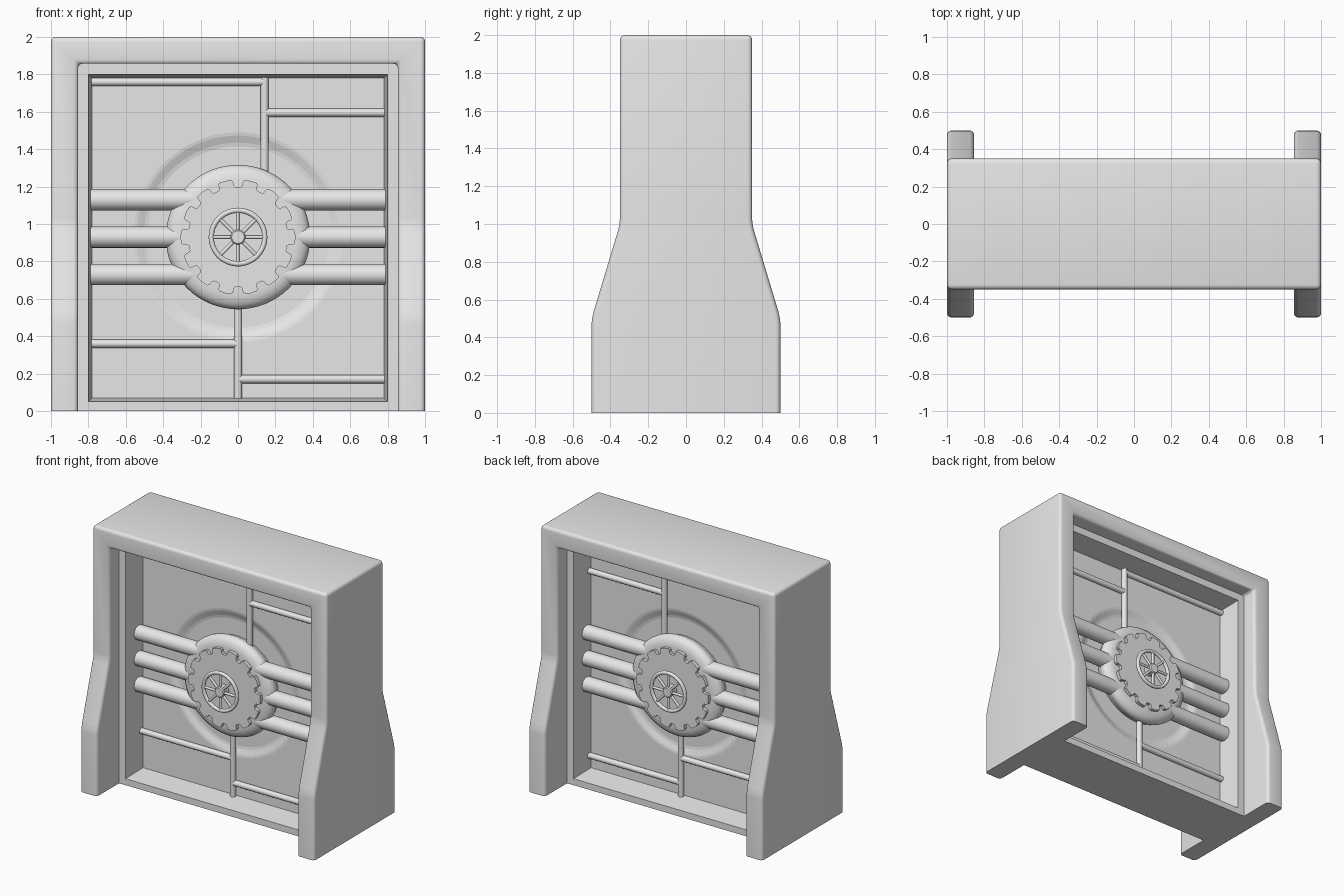
import bpy, bmesh, math
from mathutils import Matrix, Vector

if "Cube" in bpy.data.objects:
    bpy.data.objects.remove(bpy.data.objects["Cube"])

grey = bpy.data.materials.new("light_grey")
grey.diffuse_color = (0.8, 0.8, 0.8, 1)
grey.use_nodes = True
grey.node_tree.nodes["Principled BSDF"].inputs["Base Color"].default_value = grey.diffuse_color
CZ = 0.93  # height of the wheel centre


def finish(bm, name, angle=35, mirror=False):
    bmesh.ops.recalc_face_normals(bm, faces=bm.faces[:])
    me = bpy.data.meshes.new(name)
    bm.to_mesh(me)
    bm.free()
    me.materials.append(grey)
    ob = bpy.data.objects.new(name, me)
    bpy.context.collection.objects.link(ob)
    if mirror:
        m = ob.modifiers.new("both_sides", 'MIRROR')
        m.use_axis = (False, True, False)
    if angle:
        smooth(ob, angle)
    return ob


def activate(ob):
    bpy.ops.object.select_all(action='DESELECT')
    ob.select_set(True)
    bpy.context.view_layer.objects.active = ob


def smooth(ob, angle):
    activate(ob)
    bpy.ops.object.shade_smooth_by_angle(angle=math.radians(angle))


def cut(ob, cutter):
    activate(ob)
    m = ob.modifiers.new("cut", 'BOOLEAN')
    m.operation, m.solver, m.object = 'DIFFERENCE', 'EXACT', cutter
    bpy.ops.object.modifier_apply(modifier=m.name)
    bpy.data.objects.remove(cutter)


def loft(bm, loops):
    """Skin closed loops of equal length and cap both ends."""
    rows = [[bm.verts.new(p) for p in lp] for lp in loops]
    n = len(rows[0])
    for a, b in zip(rows, rows[1:]):
        for i in range(n):
            j = (i + 1) % n
            bm.faces.new((a[i], a[j], b[j], b[i]))
    bm.faces.new(rows[0])
    bm.faces.new(rows[-1])


def rect(w, z0, z1, y):
    return [(-w, y, z0), (w, y, z0), (w, y, z1), (-w, y, z1)]


def circle(r, y, n=64):
    return [(r * math.cos(2 * math.pi * i / n), y,
             CZ + r * math.sin(2 * math.pi * i / n)) for i in range(n)]


def rod(bm, a, b, r, seg=20):
    a, b = Vector(a), Vector(b)
    d = b - a
    mat = Matrix.Translation((a + b) / 2) @ d.to_track_quat('Z', 'Y').to_matrix().to_4x4()
    bmesh.ops.create_cone(bm, cap_ends=True, segments=seg, radius1=r, radius2=r,
                          depth=d.length, matrix=mat)


def solid(name, loops):
    bm = bmesh.new()
    loft(bm, loops)
    return finish(bm, name, 0)


# Outer arch: flared side profile pushed across, opened in the middle
half = [(0.5, -0.2), (0.5, 0.47), (0.497, 0.5), (0.488, 0.54),
        (0.36, 0.965), (0.352, 1.0), (0.35, 1.03), (0.35, 2.0)]
side = half + [(-y, z) for y, z in reversed(half)]
arch = solid("outer_arch", [[(x, y, z) for y, z in side] for x in (-1, 1)])
cut(arch, solid("opening", [rect(0.855, -1, 1.857, y) for y in (-1, 1)]))
bev = arch.modifiers.new("round", 'BEVEL')
bev.width, bev.segments = 0.025, 4
bev.limit_method, bev.angle_limit = 'ANGLE', math.radians(30)
bpy.ops.object.modifier_apply(modifier=bev.name)
cut(arch, solid("floor_trim", [rect(2, -1, 0, y) for y in (-1, 1)]))
smooth(arch, 32)

# Inner frame with sloped recesses and a shallow round dish on both sides
inset = solid("inner_frame", [rect(0.855, 0, 1.857, y) for y in (-0.23, 0.23)])
for s in (-1, 1):
    cut(inset, solid("recess", [rect(0.808, 0.042, 1.808, s * 0.304),
                                rect(0.78, 0.07, 1.78, s * 0.045)]))
for s in (-1, 1):
    cut(inset, solid("dish", [circle(r, s * y) for r, y in (
        (0.56, 0.1), (0.56, 0.045), (0.543, 0.042), (0.525, 0.035),
        (0.505, 0.027), (0.485, 0.023))]))

# Thick bolts behind the wheel
bm = bmesh.new()
for z in (1.13, CZ, 0.73):
    rod(bm, (-0.788, -0.085, z), (0.788, -0.085, z), 0.057, 28)
finish(bm, "bolts", mirror=True)

# Thin pipes
bm = bmesh.new()
Y = -0.06
for x0, z0, x1, z1 in ((-0.787, 1.76, 0.142, 1.76), (0.142, 1.2, 0.142, 1.785),
                       (0.142, 1.595, 0.787, 1.595), (-0.787, 0.36, 0, 0.36),
                       (0, 0.068, 0, 0.65), (0, 0.17, 0.787, 0.17)):
    rod(bm, (x0, Y, z0), (x1, Y, z1), 0.022, 16)
finish(bm, "thin_pipes", mirror=True)

# Rounded hub disc
bm = bmesh.new()
loft(bm, [circle(r, y) for r, y in (
    (0.36, -0.02), (0.372, -0.05), (0.384, -0.075), (0.386, -0.09), (0.378, -0.112),
    (0.36, -0.128), (0.335, -0.138), (0.31, -0.142), (0.2, -0.142))])
finish(bm, "hub_disc", mirror=True)

# Toothed plate
TEETH = 14
pts = []
for i in range(TEETH):
    for f, r in ((-0.30, 0.298), (-0.24, 0.306), (0, 0.308), (0.24, 0.306), (0.30, 0.298),
                 (0.33, 0.275), (0.39, 0.267), (0.61, 0.267), (0.67, 0.275)):
        a = 2 * math.pi * (i + f) / TEETH
        pts.append((r * math.cos(a), CZ + r * math.sin(a)))
bm = bmesh.new()
loft(bm, [[(x, y, z) for x, z in pts] for y in (-0.1, -0.168)])
finish(bm, "toothed_plate", 30, mirror=True)

# Hand wheel: rim, spokes and centre knob
bm = bmesh.new()
N, M, R, T = 48, 10, 0.143, 0.014
grid = [[bm.verts.new(((R + T * math.cos(b)) * math.cos(a), -0.215 + T * math.sin(b),
                       CZ + (R + T * math.cos(b)) * math.sin(a)))
         for b in (2 * math.pi * j / M for j in range(M))]
        for a in (2 * math.pi * i / N for i in range(N))]
for i in range(N):
    for j in range(M):
        k, l = (i + 1) % N, (j + 1) % M
        bm.faces.new((grid[i][j], grid[k][j], grid[k][l], grid[i][l]))
finish(bm, "hand_wheel_rim", 60, mirror=True)

bm = bmesh.new()
for i in range(8):
    a = math.pi * i / 4
    rod(bm, (0, -0.215, CZ), (R * math.cos(a), -0.215, CZ + R * math.sin(a)), 0.01, 10)
finish(bm, "hand_wheel_spokes", 50, mirror=True)

bm = bmesh.new()
loft(bm, [circle(r, y, 24) for r, y in ((0.04, -0.15), (0.04, -0.225), (0.034, -0.233))])
finish(bm, "hand_wheel_knob", 30, mirror=True)
